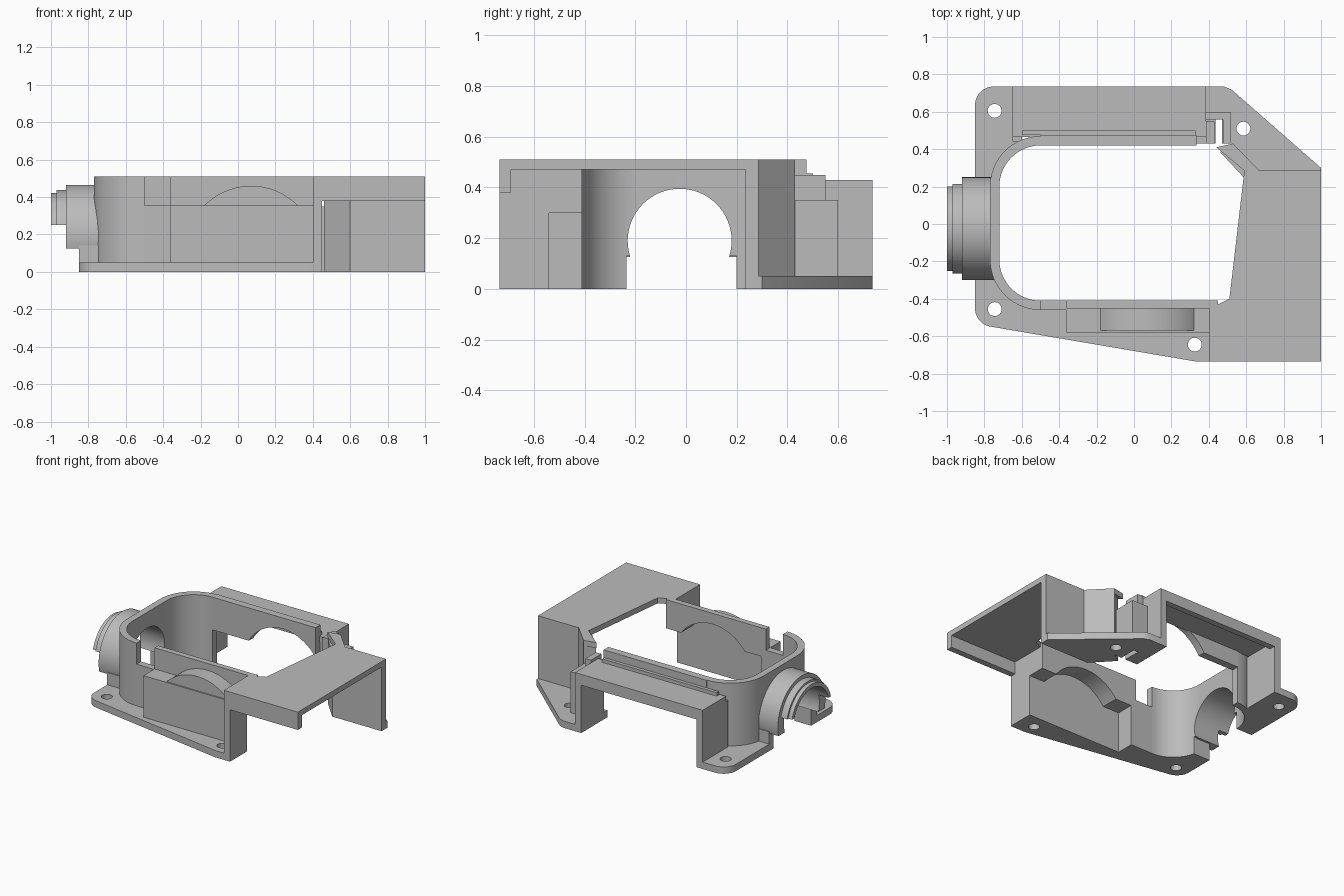
import bpy, bmesh, math
from math import cos, sin, asin, pi, radians

cube = bpy.data.objects.get("Cube")
if cube:
    bpy.data.objects.remove(cube, do_unlink=True)

grey = bpy.data.materials.new("matte grey")
grey.use_nodes = True
grey.diffuse_color = (0.5, 0.5, 0.5, 1)
grey.node_tree.nodes["Principled BSDF"].inputs["Base Color"].default_value = (0.5, 0.5, 0.5, 1)

AXES = {"x": lambda u, v, w: (w, u, v),
        "y": lambda u, v, w: (u, w, v),
        "z": lambda u, v, w: (u, v, w)}


def prism(name, pts, lo, hi, axis="z"):
    """Extrude a flat outline from lo to hi along an axis."""
    bm = bmesh.new()
    face = bm.faces.new([bm.verts.new(AXES[axis](u, v, lo)) for u, v in pts])
    ext = bmesh.ops.extrude_face_region(bm, geom=[face])
    for v in ext["geom"]:
        if isinstance(v, bmesh.types.BMVert):
            v.co["xyz".index(axis)] = hi
    bmesh.ops.recalc_face_normals(bm, faces=bm.faces)
    mesh = bpy.data.meshes.new(name)
    bm.to_mesh(mesh)
    bm.free()
    mesh.materials.append(grey)
    ob = bpy.data.objects.new(name, mesh)
    bpy.context.collection.objects.link(ob)
    return ob


def box(name, x0, x1, y0, y1, z0, z1):
    return prism(name, [(x0, y0), (x1, y0), (x1, y1), (x0, y1)], z0, z1)


def arc(cx, cy, r, a, b, n=16):
    return [(cx + r * cos(a + (b - a) * i / n), cy + r * sin(a + (b - a) * i / n))
            for i in range(n + 1)]


def disc(cx, cy, r, n=64):
    return arc(cx, cy, r, 0, 2 * pi, n)[:-1]


def cut(ob, *cutters):
    """Subtract the cutters for good, then drop them."""
    bpy.context.view_layer.objects.active = ob
    for c in cutters:
        c.hide_render = True
        mod = ob.modifiers.new("cut", "BOOLEAN")
        mod.operation = "DIFFERENCE"
        mod.solver = "EXACT"
        mod.object = c
        bpy.ops.object.modifier_apply(modifier=mod.name)
        bpy.data.objects.remove(c, do_unlink=True)


H = 0.51          # full height
T = 0.05          # plate thickness
TY, TZ = -0.025, 0.19   # collar axis
WX, WZ = 0.07, 0.11     # wheel recess axis


def hole(x, y):
    return prism("hole_cutter", disc(x, y, 0.037, 32), -0.1, 0.1)


def collar_cutters():
    return (prism("bore_cutter", disc(TY, TZ, 0.205), -1.1, -0.6, "x"),
            box("slot_cutter", -1.1, -0.6, -0.235, 0.2, -0.1, 0.13))


def wheel_cutter(y0, y1):
    return prism("wheel_cutter", disc(WX, WZ, 0.32), y0, y1, "y")


def corner_path(r):
    """Rounded inside or outside line of the left wall."""
    return arc(-0.5, -0.19, r, 1.5 * pi, pi) + arc(-0.5, 0.2, r, pi, 0.5 * pi)


# Mounting plate on the left and front
outline = (arc(-0.75, 0.635, 0.1, pi, pi / 2)
           + [(-0.6, 0.735), (-0.6, -0.41), (-0.32, -0.41), (-0.32, -0.54),
              (0.45, -0.54), (0.45, -0.735), (0.33, -0.735)]
           + arc(-0.75, -0.45, 0.1, radians(261), pi))
plate = prism("mounting_plate", outline, 0, T)
cut(plate, prism("inside_cutter", corner_path(0.22), -0.1, 0.1),
    *collar_cutters(), hole(-0.745, 0.605), hole(-0.745, -0.455), hole(0.325, -0.645))

# Mounting foot at the back right
foot = prism("back_foot", [(0.335, 0.43), (0.53, 0.43), (0.67, 0.285), (1, 0.285),
                           (1, 0.3), (0.52, 0.72), (0.48, 0.735), (0.335, 0.735)], 0, T)
cut(foot, hole(0.585, 0.51), box("latch_cutter", 0.435, 0.47, 0.4, 0.56, -0.1, 0.1))

# Rounded left wall
wall = prism("left_wall", corner_path(0.27) + corner_path(0.22)[::-1], 0, H)
cut(wall, *collar_cutters())

# Stepped collar around the left opening
for name, r, inner, z, x0, x1 in (("collar_base", 0.275, 0.205, 0.125, -0.92, -0.74),
                                  ("collar_step", 0.247, 0.205, 0.25, -0.97, -0.92),
                                  ("collar_tip", 0.233, 0.205, 0.25, -1, -0.97)):
    a, b = asin((z - TZ) / r), asin((z - TZ) / inner)
    prism(name, arc(TY, TZ, r, a, pi - a, 48) + arc(TY, TZ, inner, pi - b, b, 48), x0, x1, "x")
for name, y0, y1 in (("collar_front_cheek", -0.3, -0.235), ("collar_back_cheek", 0.2, 0.25)):
    box(name, -0.85, -0.74, y0, y1, 0, 0.14)

# Front wall and its wheel housing
box("front_low_wall", -0.5, -0.36, -0.46, -0.41, 0, 0.355)
front = box("front_wall", -0.36, 0.45, -0.452, -0.41, 0, H)
cut(front, box("pocket_cutter", -0.32, 0.6, -0.6, -0.3, -0.1, 0.3), wheel_cutter(-0.6, -0.3))
housing = box("front_housing", -0.36, 0.4, -0.58, -0.452, 0, 0.355)
cut(housing, box("pocket_cutter", -0.32, 0.6, -0.54, -0.3, -0.1, 0.3), wheel_cutter(-0.54, -0.3))
a = asin((0.355 - WZ) / 0.35)
dome = prism("front_wheel_dome", arc(WX, WZ, 0.35, a, pi - a, 32), -0.57, -0.452, "y")
cut(dome, wheel_cutter(-0.54, -0.3))

# Back wall with wheel arch, and the shelf behind it
back = box("back_wall", -0.5, 0.335, 0.42, 0.475, 0.27, H)
cut(back, wheel_cutter(0.3, 0.6))
box("back_rib", -0.6, 0.33, 0.475, 0.5, 0.43, 0.455)
box("shelf_top", -0.65, 0.385, 0.465, 0.735, 0.39, 0.43)
box("shelf_lip", -0.6, 0.335, 0.69, 0.735, 0.35, 0.39)
box("shelf_left_leg", -0.65, -0.6, 0.44, 0.735, 0, 0.39)
box("shelf_right_leg", 0.335, 0.385, 0.47, 0.735, 0, 0.39)

# Latch beside the shelf
box("latch_post", 0.385, 0.43, 0.43, 0.55, 0, 0.45)
box("latch_side", 0.475, 0.515, 0.43, 0.6, 0, 0.35)
box("latch_bridge", 0.385, 0.475, 0.56, 0.6, 0, 0.35)

# Right cover with its lip and legs
prism("cover_top", [(0.4, -0.735), (1, -0.735), (1, 0.285), (0.67, 0.285), (0.53, 0.43),
                    (0.44, 0.41), (0.59, 0.285), (0.51, -0.4), (0.45, -0.43), (0.4, -0.452)],
      0.47, H)
box("cover_lip", 0.45, 1, -0.735, -0.69, 0.38, 0.47)
box("cover_front_leg", 0.4, 0.45, -0.735, -0.54, 0, 0.47)
box("cover_front_bridge", 0.4, 0.45, -0.54, -0.452, 0.3, 0.47)
prism("cover_back_wall", [(1, 0.235), (1, 0.285), (0.67, 0.285), (0.53, 0.43),
                          (0.46, 0.385), (0.6, 0.235)], 0, 0.47)

# Smooth the curved surfaces, keep edges sharp
for ob in bpy.context.collection.objects:
    if ob.type == "MESH" and grey.name in ob.data.materials:
        bpy.ops.object.select_all(action="DESELECT")
        ob.select_set(True)
        bpy.context.view_layer.objects.active = ob
        bpy.ops.object.shade_smooth_by_angle(angle=radians(30))
